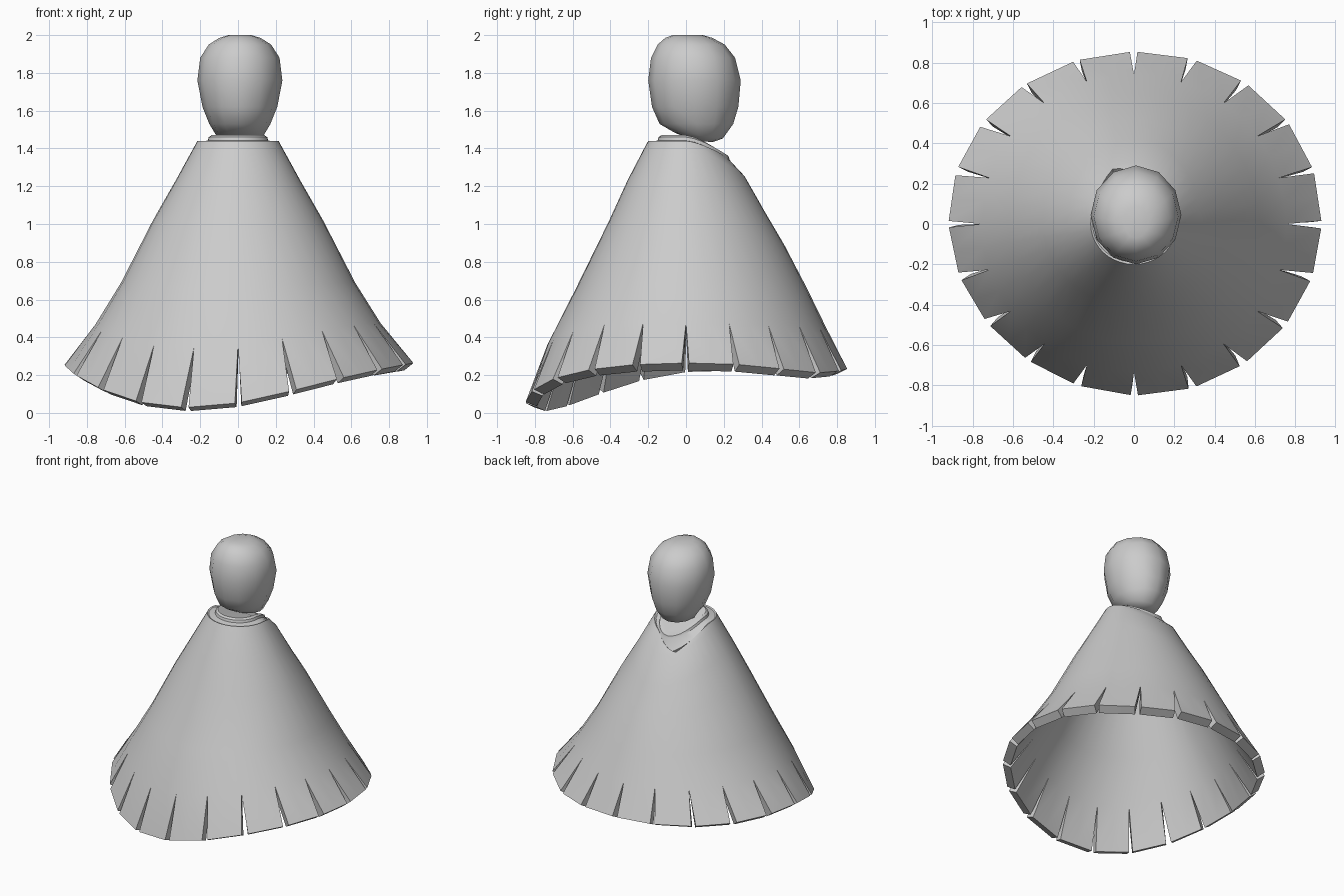
import bpy, bmesh, math, random

if "Cube" in bpy.data.objects:
    bpy.data.objects.remove(bpy.data.objects["Cube"])

random.seed(4)
grey = bpy.data.materials.new("plain grey")
grey.diffuse_color = (0.6, 0.6, 0.6, 1)
grey.use_nodes = True
grey.node_tree.nodes["Principled BSDF"].inputs["Base Color"].default_value = grey.diffuse_color


def finish(name, bm, angle, thickness=0):
    me = bpy.data.meshes.new(name)
    bm.to_mesh(me)
    bm.free()
    ob = bpy.data.objects.new(name, me)
    bpy.context.collection.objects.link(ob)
    me.materials.append(grey)
    bpy.ops.object.select_all(action='DESELECT')
    ob.select_set(True)
    bpy.context.view_layer.objects.active = ob
    if thickness:
        mod = ob.modifiers.new("cloth", 'SOLIDIFY')
        mod.thickness = thickness
        mod.offset = -1
        bpy.ops.object.modifier_apply(modifier=mod.name)
    bpy.ops.object.shade_smooth_by_angle(angle=math.radians(angle))
    return ob


def bridge(bm, upper, lower):
    n = len(upper)
    for j in range(n):
        k = (j + 1) % n
        bm.faces.new((upper[j], lower[j], lower[k], upper[k]))


def bump(deg, centre, power):
    return max(0, math.cos(math.radians(deg - centre))) ** power


# Cloak: x radius, front y radius, back y radius, side z, front drop, back drop
RINGS = [(.215, .20, .215, 1.44, 0, .085),
         (.235, .22, .31, 1.403, 0, .15),
         (.33, .31, .42, 1.23, 0, .17),
         (.45, .41, .52, 1.02, .01, .13),
         (.62, .585, .64, .69, .04, .03),
         (.755, .735, .74, .475, .13, .02),
         (.925, .855, .85, .265, .235, .03)]


def cloak_point(ring, deg):
    rx, yf, yb, z, front, back = ring
    a = math.radians(deg)
    s = math.sin(a)
    return (rx * math.cos(a), (yb if s > 0 else yf) * s,
            z - front * bump(deg, -107, 2.4) - back * max(0, s) ** 1.5)


def neck_point(deg):
    # neckline with a pointed notch at the back left
    w = .95 * max(0, 1 - abs(deg - 117) / 50)
    p, q = cloak_point(RINGS[0], deg), cloak_point(RINGS[1], deg)
    return [u + (v - u) * w for u, v in zip(p, q)]


def hem_point(deg):
    # tabs droop a little at the back right and front right
    x, y, z = cloak_point(RINGS[-1], deg)
    r = 1 - .03 * bump(deg, 225, 4) + .015 * bump(deg, 45, 4)
    return (x * r, y * r, z - .03 * bump(deg, 52, 12) - .02 * bump(deg, -38, 12))


PANELS = 20
step = 360 / PANELS
bm = bmesh.new()
rows = [[bm.verts.new(cloak_point(r, j * step / 2)) for j in range(2 * PANELS)]
        for r in RINGS[1:-1]]
rows.insert(0, [bm.verts.new(neck_point(j * step / 2)) for j in range(2 * PANELS)])
for up, low in zip(rows, rows[1:]):
    bridge(bm, up, low)

# Hem tabs, split by narrow wedge slits
for k in range(PANELS):
    top = [rows[-1][(2 * k + i) % (2 * PANELS)] for i in range(3)]
    a = hem_point(k * step + random.uniform(.9, 1.6))
    c = hem_point((k + 1) * step - random.uniform(.9, 1.6))
    mid = [(p + q) / 2 for p, q in zip(a, c)]
    low = [bm.verts.new(p) for p in (a, mid, c)]
    for i in range(2):
        bm.faces.new((top[i], low[i], low[i + 1], top[i + 1]))
finish("cloak", bm, 40, .062)

# Collar: slanted neck band that closes the cloak's neckline
bm = bmesh.new()
rows = []
for rx, yf, yb, z, drop in [(.14, .13, .20, 1.47, .10),
                            (.155, .145, .225, 1.46, .10),
                            (.16, .15, .23, 1.442, .10),
                            (.208, .193, .28, 1.434, .175)]:
    row = []
    for j in range(32):
        a = j * math.tau / 32
        s = math.sin(a)
        row.append(bm.verts.new((rx * math.cos(a), (yb if s > 0 else yf) * s,
                                 z - drop * max(0, s) ** 1.5)))
    rows.append(row)
bm.faces.new(rows[0])
for up, low in zip(rows, rows[1:]):
    bridge(bm, up, low)
finish("collar", bm, 35)

# Head: z, x radius, min y, max y, slope of the ring along y
bm = bmesh.new()
rows = []
for z, rx, y0, y1, slope in [(2.0, .06, -.07, .09, 0), (1.985, .11, -.11, .14, 0),
                             (1.95, .165, -.15, .205, 0), (1.88, .21, -.185, .26, 0),
                             (1.76, .225, -.20, .29, 0), (1.62, .198, -.18, .277, 0),
                             (1.53, .162, -.14, .25, 0),
                             (1.468, .125, -.06, .195, -.12),
                             (1.438, .05, .04, .14, -.1)]:
    cy, ry = (y0 + y1) / 2, (y1 - y0) / 2
    rows.append([bm.verts.new((.01 + rx * math.cos(a), cy + ry * math.sin(a),
                               z + slope * ry * math.sin(a)))
                 for a in (j * math.tau / 12 for j in range(12))])
for up, low in zip(rows, rows[1:]):
    bridge(bm, up, low)
bm.faces.new(rows[0])
bm.faces.new(rows[-1][::-1])
finish("head", bm, 50)
